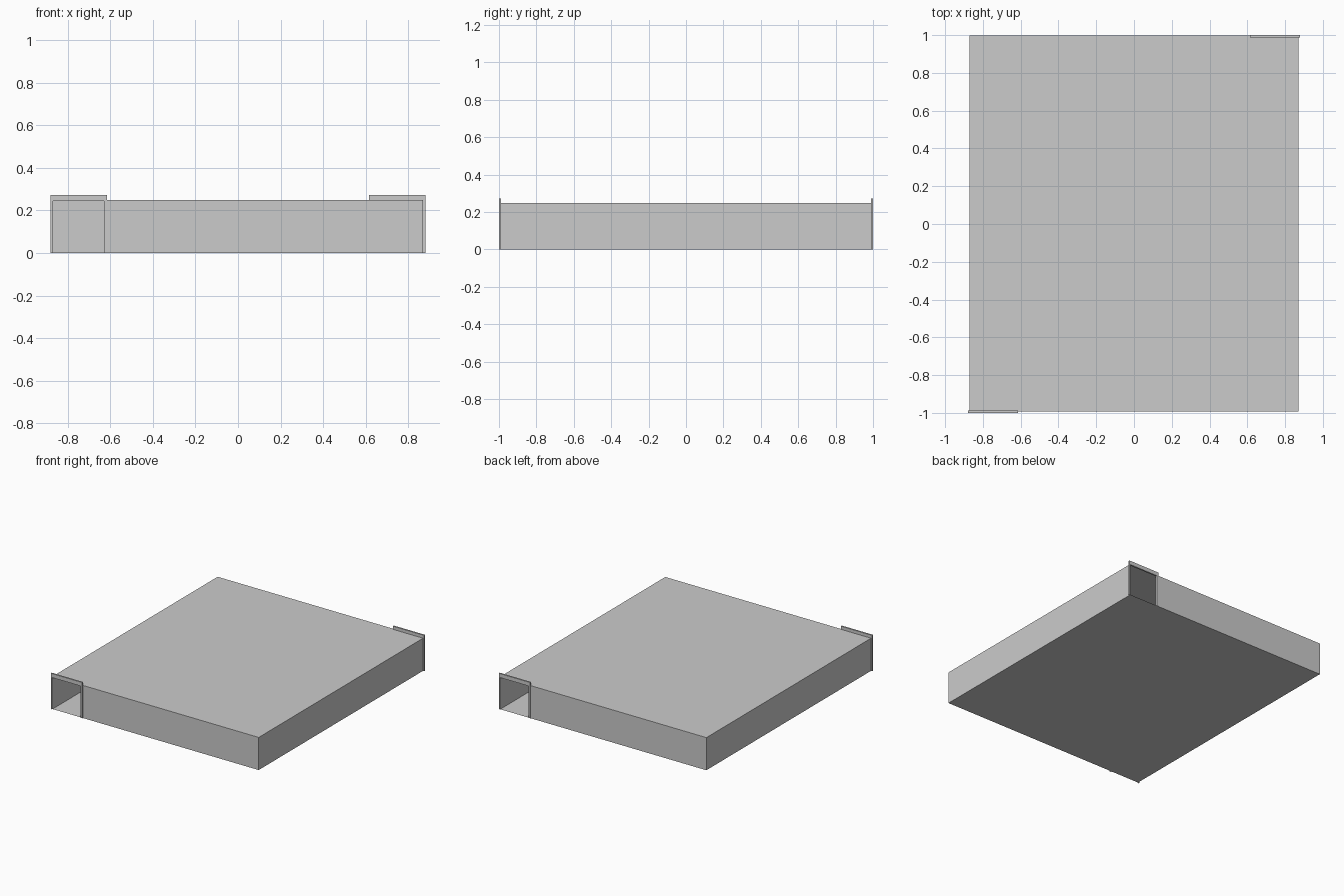
import bpy, bmesh

if "Cube" in bpy.data.objects:
    bpy.data.objects.remove(bpy.data.objects["Cube"])

W, Y0, Y1, H = 0.87, -0.993, 0.997, 0.249   # room half width, front, back, height
DOOR_IN, DOOR_TOP = 0.63, 0.243             # inner side and top of the doorways


def make(name, faces, depth=0.0):
    """Build flat polygons; optionally extrude them along y into a solid."""
    bm = bmesh.new()
    for pts in faces:
        bm.faces.new([bm.verts.new(p) for p in pts])
    bmesh.ops.remove_doubles(bm, verts=bm.verts[:], dist=1e-5)
    if depth:
        ext = bmesh.ops.extrude_face_region(bm, geom=bm.faces[:], use_keep_orig=True)
        moved = [g for g in ext["geom"] if isinstance(g, bmesh.types.BMVert)]
        bmesh.ops.translate(bm, verts=moved, vec=(0, depth, 0))
    bmesh.ops.recalc_face_normals(bm, faces=bm.faces[:])
    me = bpy.data.meshes.new(name)
    bm.to_mesh(me)
    bm.free()
    ob = bpy.data.objects.new(name, me)
    bpy.context.collection.objects.link(ob)
    return ob


def end_wall(s, y):
    """Wall with a doorway notched into one bottom corner (s = side of opening)."""
    prof = [(-DOOR_IN, 0), (W, 0), (W, H), (-W, H), (-W, DOOR_TOP), (-DOOR_IN, DOOR_TOP)]
    return [(x * s, y, z) for x, z in prof]


# Thin-shelled hollow room: floor, ceiling, side walls, notched end walls
rect = [(-W, Y0), (W, Y0), (W, Y1), (-W, Y1)]
shell = [[(x, y, z) for x, y in rect] for z in (0, H)]
shell += [[(x, Y0, 0), (x, Y1, 0), (x, Y1, H), (x, Y0, H)] for x in (-W, W)]
shell += [end_wall(1, Y0), end_wall(-1, Y1)]
make("room_shell", shell)

# Door frames: outer outline minus opening, the back one turned half a circle
frame = [(-0.88, 0), (-0.87, 0), (-0.87, DOOR_TOP), (-DOOR_IN, DOOR_TOP),
         (-DOOR_IN, 0), (-0.615, 0), (-0.615, 0.273), (-0.88, 0.273)]
for name, s in (("front_door_frame", 1), ("back_door_frame", -1)):
    make(name, [[(x * s, -1.0 * s, z) for x, z in frame]], 0.012 * s)
